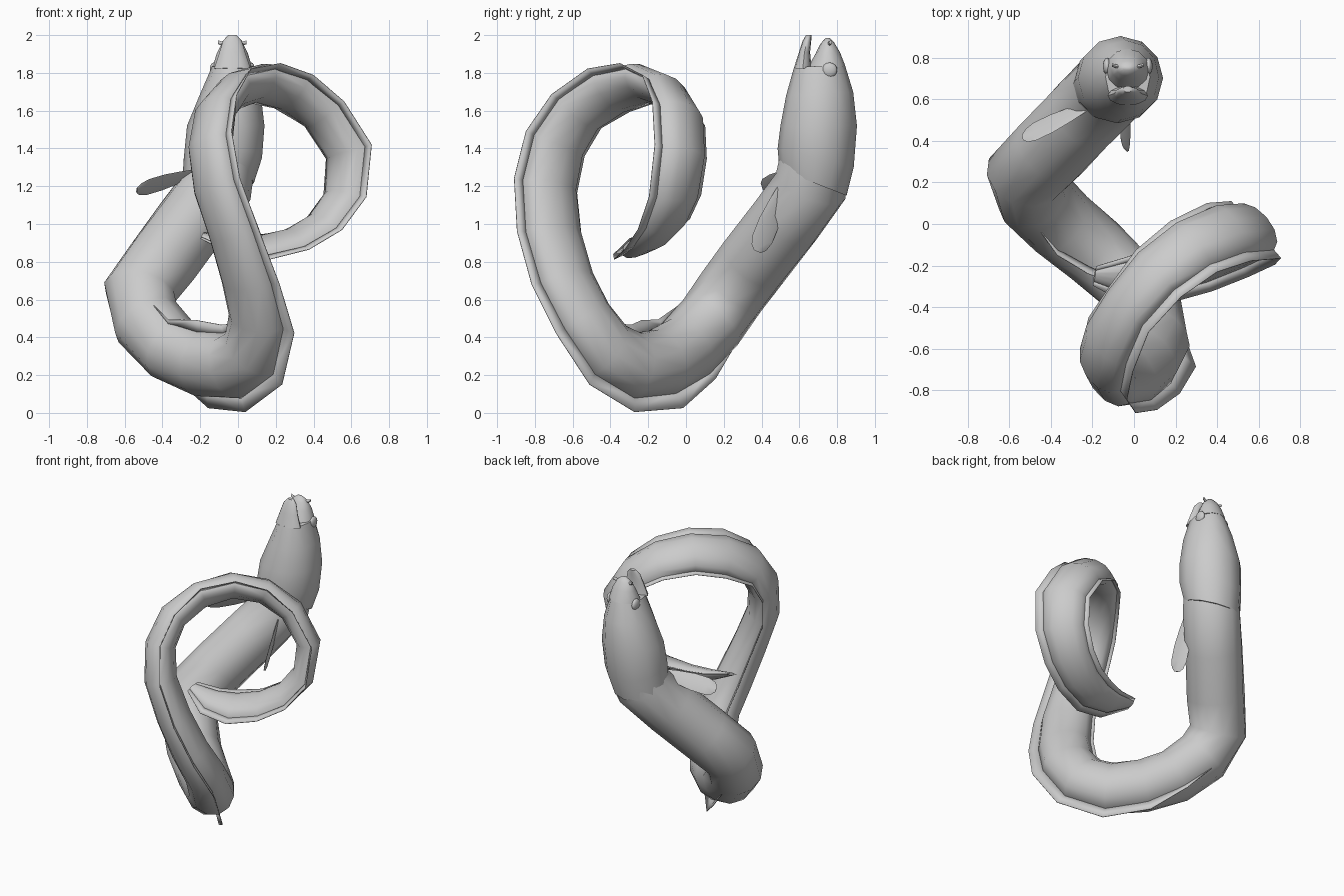
import bpy, bmesh, math
from mathutils import Vector as V

if "Cube" in bpy.data.objects:
    bpy.data.objects.remove(bpy.data.objects["Cube"])

def finish(name, bm, angle=50):
    bmesh.ops.recalc_face_normals(bm, faces=bm.faces)
    me = bpy.data.meshes.new(name)
    bm.to_mesh(me)
    bm.free()
    ob = bpy.data.objects.new(name, me)
    bpy.context.collection.objects.link(ob)
    bpy.ops.object.select_all(action='DESELECT')
    ob.select_set(True)
    bpy.context.view_layer.objects.active = ob
    bpy.ops.object.shade_smooth_by_angle(angle=math.radians(angle))
    return ob

def loft(name, rings, n=12):
    """rings: (centre, half-height vector, half-width vector)"""
    bm = bmesh.new()
    loops = []
    for c, up, side in rings:
        loops.append([bm.verts.new(c + up * math.cos(2 * math.pi * i / n) + side * math.sin(2 * math.pi * i / n))
                      for i in range(n)])
    for a, b in zip(loops, loops[1:]):
        for i in range(n):
            j = (i + 1) % n
            bm.faces.new((a[i], a[j], b[j], b[i]))
    bm.faces.new(loops[0])
    bm.faces.new(loops[-1])
    return finish(name, bm)

def interp(knots, i):
    """linear interpolation through a dict of index: value"""
    ks = sorted(knots)
    if i <= ks[0]:
        return knots[ks[0]]
    for a, b in zip(ks, ks[1:]):
        if i <= b:
            t = (i - a) / (b - a)
            return knots[a] * (1 - t) + knots[b] * t
    return knots[ks[-1]]

# Coiled centre line, neck to tail
path = [V(p) for p in (
    (-.08, .69, 1.4), (-.11, .66, 1.2), (-.24, .53, 1.02), (-.4, .36, .8), (-.52, .24, .64),
    (-.48, .13, .48), (-.35, 0, .34), (-.19, -.13, .265), (-.03, -.28, .25), (.08, -.42, .33),
    (.11, -.54, .5), (.06, -.64, .7), (-.02, -.71, .95), (-.11, -.73, 1.2), (-.145, -.68, 1.42),
    (-.12, -.57, 1.59), (-.03, -.4, 1.7), (.11, -.23, 1.745), (.28, -.1, 1.7), (.45, -.03, 1.58),
    (.58, -.02, 1.38), (.56, -.05, 1.15), (.45, -.11, 1.0), (.3, -.18, .915), (.13, -.24, .88),
    (-.03, -.26, .89), (-.19, -.25, .94))]
height = {0: .18, 1: .197, 4: .19, 8: .18, 12: .172, 16: .145, 20: .145, 24: .11, 25: .085, 26: .03}
width = {0: .18, 1: .19, 4: .195, 8: .165, 10: .135, 12: .115, 16: .088, 20: .08, 24: .045, 25: .035, 26: .01}
dorsal_dir = {0: V((0, 1, 0)), 4: V((-.2, .6, -.7)), 6: V((.35, .4, -.85)), 7: V((.3, .25, -.9)),
              8: V((.2, .1, -.95)),
              10: V((.75, -.6, -.3)), 12: V((.6, -.8, 0)), 14: V((.5, -.8, .2)), 16: V((.5, -.55, .6)),
              18: V((.6, -.6, .4)), 20: V((.7, -.75, 0)), 22: V((.5, -.8, -.2)), 24: V((.2, -.85, -.4))}

frames = []
for i, p in enumerate(path):
    t = (path[min(i + 1, len(path) - 1)] - path[max(i - 1, 0)]).normalized()
    d = interp(dorsal_dir, i)
    d = (d - t * d.dot(t)).normalized()
    frames.append((p, d, t.cross(d)))
loft("body", [(p, d * interp(height, i), s * interp(width, i)) for i, (p, d, s) in enumerate(frames)])

# Long fins along back and belly
def ribbon(name, sign, extra, start):
    bm = bmesh.new()
    prev = None
    for i in range(start, len(frames)):
        p, d, s = frames[i]
        h = interp(height, i)
        cur = [bm.verts.new(p + d * sign * r) for r in (h * .9, h + interp(extra, i))]
        if prev:
            bm.faces.new((prev[0], prev[1], cur[1], cur[0]))
        prev = cur
    ob = finish(name, bm, 30)
    m = ob.modifiers.new("thickness", 'SOLIDIFY')
    m.thickness = .004
    m.offset = 0

ribbon("dorsal_fin", 1, {5: -.01, 6: .04, 7: .085, 8: .075, 10: .075, 12: .055, 25: .05, 26: .02}, 5)
ribbon("anal_fin", -1, {5: -.01, 6: .03, 7: .07, 9: .02, 12: .02, 24: .035, 26: .02}, 5)

# Head and jaws: belly y, z, back y, z, centre x, half width
def profile_loft(name, rows):
    rings = []
    for yv, zv, yd, zd, x, w in rows:
        a, b = V((x, yv, zv)), V((x, yd, zd))
        rings.append(((a + b) / 2, (b - a) / 2, V((w, 0, 0))))
    loft(name, rings)

profile_loft("head", [(.495, 1.29, .85, 1.15, -.105, .19), (.485, 1.4, .888, 1.3, -.08, .207),
                      (.5, 1.52, .905, 1.52, -.065, .205), (.53, 1.68, .885, 1.7, -.04, .16),
                      (.572, 1.83, .842, 1.84, -.03, .107)])
profile_loft("upper_jaw", [(.635, 1.81, .844, 1.835, -.03, .107),
                           (.685, 1.9, .815, 1.91, -.03, .082), (.712, 1.955, .785, 1.96, -.03, .055),
                           (.74, 1.985, .76, 1.985, -.03, .02)])
profile_loft("lower_jaw", [(.571, 1.825, .665, 1.82, -.03, .097), (.598, 1.91, .657, 1.91, -.03, .068),
                           (.618, 1.97, .663, 1.97, -.03, .05), (.635, 2.0, .665, 2.0, -.03, .022)])

# Eyes and nostril tubes
for side, label in ((-1, "left"), (1, "right")):
    bpy.ops.mesh.primitive_uv_sphere_add(segments=14, ring_count=8, radius=.04,
                                         location=(-.03 + side * .1, .76, 1.815))
    eye = bpy.context.object
    eye.name = label + "_eye"
    eye.scale.x = .5
    bpy.ops.object.shade_smooth_by_angle()
    base = V((-.03 + side * .04, .755, 1.95))
    axis = V((side * .035, .01, .012))
    up = V((0, .01, 0))
    loft(label + "_nostril", [(base, up, V((0, 0, .012))), (base + axis, up * .8, V((0, 0, .01)))], 8)

# Paddle-shaped pectoral fins
def paddle(name, root, tip, across):
    root, tip, across = V(root), V(tip), V(across).normalized()
    n = (tip - root).cross(across).normalized() * .006
    loft(name, [(root.lerp(tip, t), across * w, n)
                for t, w in ((-.1, .03), (.15, .045), (.5, .06), (.8, .06), (.95, .045), (1.02, .02))], 8)

paddle("left_pectoral_fin", (-.26, .55, 1.26), (-.53, .42, 1.18), (.1, -.6, .6))
paddle("right_pectoral_fin", (-.03, .5, 1.16), (-.05, .38, .86), (-.35, .85, -.37))
